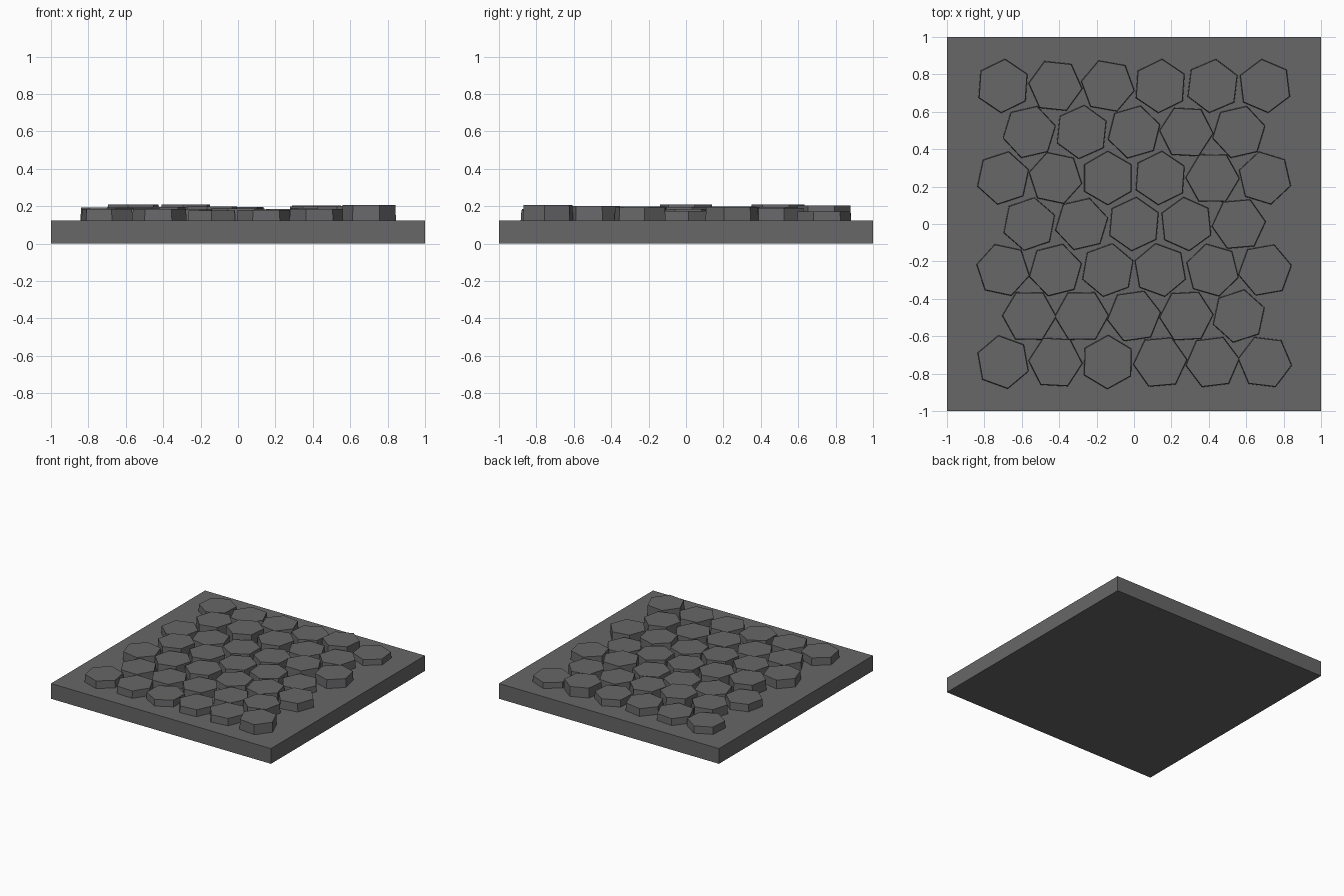
import bpy
import math
import random

default_cube = bpy.data.objects.get("Cube")
if default_cube:
    bpy.data.objects.remove(default_cube, do_unlink=True)

random.seed(4)


def make_material(name, color):
    material = bpy.data.materials.new(name)
    material.use_nodes = True
    material.diffuse_color = color
    material.node_tree.nodes["Principled BSDF"].inputs["Base Color"].default_value = color
    return material


stone = make_material("dark grey stone", (0.135, 0.135, 0.14, 1))

SLAB_TOP = 0.125
COLUMN_STEP = 0.28
ROW_STEP = 0.246
TILE_RADIUS = 0.146
TAPER = 0.004


def finish(name):
    part = bpy.context.object
    part.name = name
    part.data.name = name
    part.data.materials.append(stone)
    return part


# Square base slab
bpy.ops.mesh.primitive_cube_add(size=2, location=(0, 0, SLAB_TOP / 2))
slab = finish("base_slab")
slab.scale.z = SLAB_TOP / 2


def add_tile(x, y, top, turn):
    """Slightly tapered six-sided paving stone, sunk a little into the slab."""
    bottom = SLAB_TOP - 0.005
    bpy.ops.mesh.primitive_cone_add(
        vertices=6, radius1=TILE_RADIUS, radius2=TILE_RADIUS - TAPER,
        depth=top - bottom, location=(x, y, (top + bottom) / 2),
        rotation=(0, 0, math.radians(turn)))
    finish("hexagon_tile")


# Turn of every tile in degrees, rows from back to front
row_turns = [
    (-4, 24, 20, -4, -7, 7),
    (-17, -6, -14, 27, -17),
    (-12, 18, 0, -4, 29, 13),
    (-11, -17, -5, 6, -25),
    (18, -16, -10, 10, 14, -20),
    (29, -29, -22, -27, -12),
    (10, 27, -1, -25, -23, 23),
]

# Notably high or low tiles, keyed by row and column
tile_tops = {
    (0, 4): 0.205, (0, 5): 0.172, (1, 1): 0.21, (3, 0): 0.21, (3, 4): 0.175,
    (5, 4): 0.2, (6, 0): 0.186, (6, 1): 0.184, (6, 2): 0.178,
    (6, 3): 0.18, (6, 4): 0.184, (6, 5): 0.206,
}

# Staggered rows of hexagonal tiles
for row, turns in enumerate(row_turns):
    y = ((len(row_turns) - 1) / 2 - row) * ROW_STEP
    for column, turn in enumerate(turns):
        x = (column - (len(turns) - 1) / 2) * COLUMN_STEP
        top = tile_tops.get((row, column), random.uniform(0.178, 0.2))
        add_tile(x, y, top, turn)
